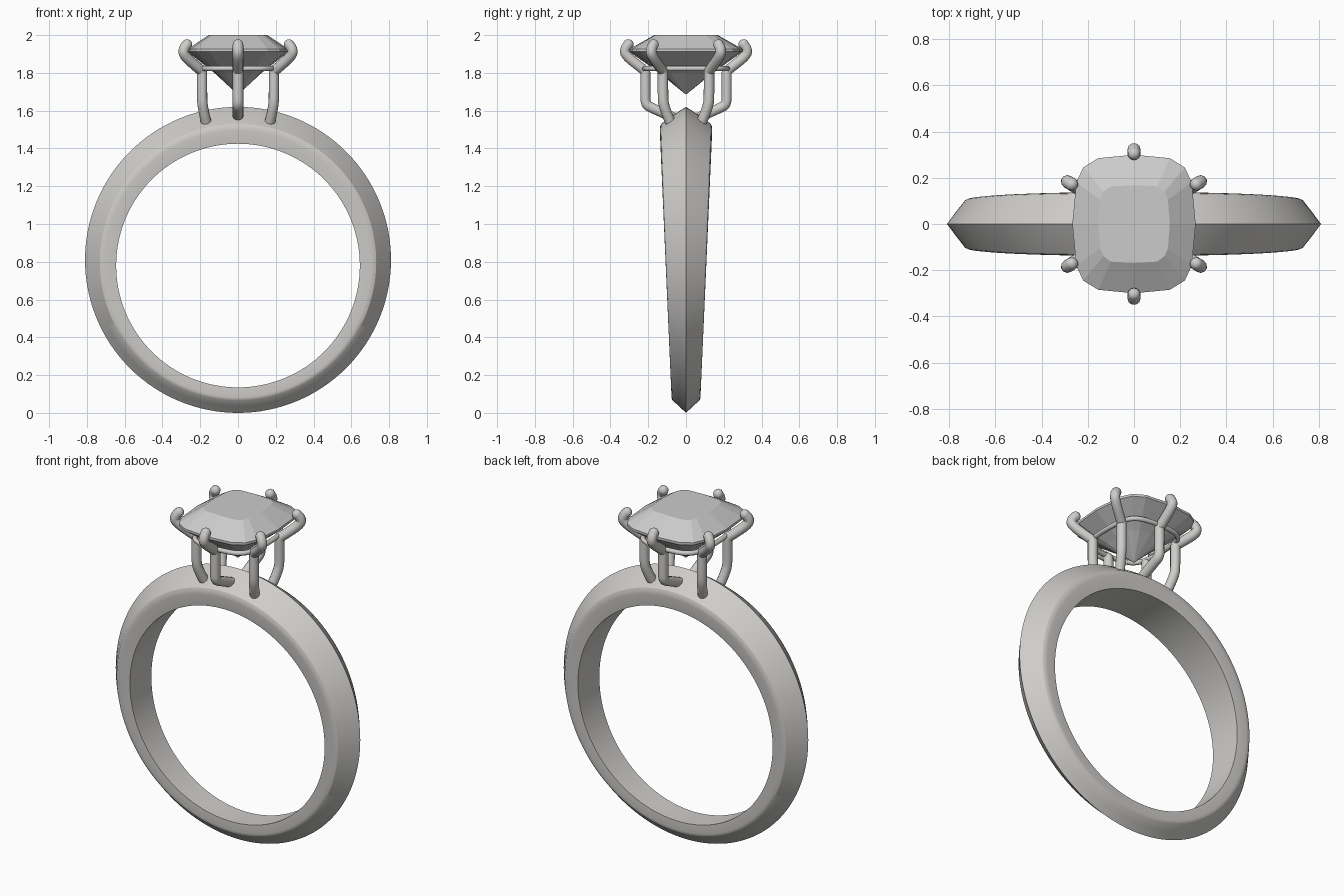
import bpy, bmesh, math
from mathutils import Vector

old = bpy.data.objects.get("Cube")
if old:
    bpy.data.objects.remove(old, do_unlink=True)


def material(name, rgb):
    m = bpy.data.materials.new(name)
    m.use_nodes = True
    m.diffuse_color = (*rgb, 1)
    m.node_tree.nodes["Principled BSDF"].inputs["Base Color"].default_value = (*rgb, 1)
    return m


metal = material("pale metal", (0.62, 0.61, 0.59))
stone = material("grey stone", (0.6, 0.6, 0.6))


def loft(name, loops, mat, wrap=False, caps=False, smooth=None):
    """Skin a list of closed point loops into one mesh."""
    bm = bmesh.new()
    rows = [[bm.verts.new(p) for p in loop] for loop in loops]
    pairs = list(zip(rows, rows[1:])) + ([(rows[-1], rows[0])] if wrap else [])
    for a, b in pairs:
        for i in range(len(a)):
            j = (i + 1) % len(a)
            bm.faces.new((a[i], a[j], b[j], b[i]))
    if caps:
        bm.faces.new(rows[0])
        bm.faces.new(rows[-1])
    bmesh.ops.remove_doubles(bm, verts=bm.verts, dist=0.0001)
    bmesh.ops.recalc_face_normals(bm, faces=bm.faces)
    me = bpy.data.meshes.new(name)
    bm.to_mesh(me)
    bm.free()
    ob = bpy.data.objects.new(name, me)
    bpy.context.collection.objects.link(ob)
    me.materials.append(mat)
    if smooth:
        bpy.ops.object.select_all(action='DESELECT')
        ob.select_set(True)
        bpy.context.view_layer.objects.active = ob
        bpy.ops.object.shade_smooth_by_angle(angle=math.radians(smooth))
    return ob


def tube(name, points, radius, closed=False):
    """Sweep a round wire along smoothed points, with round ends."""
    cu = bpy.data.curves.new(name, 'CURVE')
    cu.dimensions = '3D'
    cu.bevel_depth = radius
    cu.bevel_resolution = 3
    cu.resolution_u = 5
    sp = cu.splines.new('NURBS')
    sp.points.add(len(points) - 1)
    for p, co in zip(sp.points, points):
        p.co = (*co, 1)
    sp.order_u = 3
    sp.use_endpoint_u = not closed
    sp.use_cyclic_u = closed
    ob = bpy.data.objects.new(name, cu)
    bpy.context.collection.objects.link(ob)
    cu.materials.append(metal)


def ball(name, co, radius):
    bpy.ops.mesh.primitive_uv_sphere_add(segments=14, ring_count=8, radius=radius, location=co)
    ob = bpy.context.object
    ob.name = name
    ob.data.materials.append(metal)
    bpy.ops.object.shade_smooth()


# Band: each rail is an off-centre circle (top z, bottom z, share of half width)
def rail(top, bottom, share):
    radius, centre = (top - bottom) / 2, (top + bottom) / 2
    loop = []
    for i in range(128):
        a = math.tau * i / 128
        z = centre + radius * math.cos(a)
        loop.append((radius * math.sin(a), share * (0.073 + 0.044 * z), z))
    return loop


side = [(1.575, 0.036, 0.5), (1.53, 0.066, 0.94), (1.515, 0.075, 0.985),
        (1.495, 0.085, 1.0), (1.425, 0.135, 0.95)]
rails = [rail(1.62, 0.0, 0)] + [rail(*s) for s in side]
rails += [rail(t, b, -s) for t, b, s in reversed(side)]
loft("band", rails, metal, wrap=True, smooth=28)


# Cushion-shaped outline mirrored from one quadrant
def outline(quadrant, z, scale=1.0):
    q = list(quadrant)
    half = q + [(x, -y) for x, y in reversed(q[:-1])]
    full = half + [(-x, y) for x, y in reversed(half[1:-1])]
    return [(x * scale, y * scale, z) for x, y in full]


girdle = [(0, 0.3), (0.155, 0.285), (0.22, 0.245), (0.25, 0.18), (0.267, 0)]
table = [(0, 0.168), (0.1, 0.163), (0.132, 0.14), (0.147, 0.105), (0.155, 0)]

# Faceted stone: table, crown, girdle, pavilion and point
loft("gemstone", [outline(table, 2.0), outline(girdle, 1.926), outline(girdle, 1.912),
                  outline(girdle, 1.8, 0.47), outline(girdle, 1.687, 0.01)],
     stone, caps=True)

# Thin wire rail under the stone
tube("gallery_rail", outline(girdle, 1.823, 0.74), 0.014, closed=True)

# Six claws
corner = [(0.27, 0.172, 1.95), (0.292, 0.187, 1.925), (0.284, 0.18, 1.89),
          (0.21, 0.135, 1.825), (0.19, 0.122, 1.81), (0.19, 0.122, 1.78),
          (0.19, 0.122, 1.68), (0.188, 0.118, 1.62), (0.17, 0.085, 1.545)]
middle = [(0, 0.305, 1.95), (0, 0.327, 1.925), (0, 0.318, 1.89),
          (0, 0.235, 1.825), (0, 0.215, 1.81), (0, 0.215, 1.78),
          (0, 0.215, 1.68), (0, 0.213, 1.63), (0, 0.17, 1.61), (0, 0.07, 1.565)]
claws = {"front_claw": (middle, 1, -1), "back_claw": (middle, 1, 1)}
for sx, lr in ((1, "left"), (-1, "right")):
    for sy, fb in ((-1, "front"), (1, "back")):
        claws[f"{fb}_{lr}_claw"] = (corner, sx, sy)
for name, (path, sx, sy) in claws.items():
    pts = [Vector((x * sx, y * sy, z)) for x, y, z in path]
    tube(name, pts, 0.028)
    ball(name + "_tip", pts[0], 0.028)
    ball(name + "_foot", pts[-1], 0.028)
